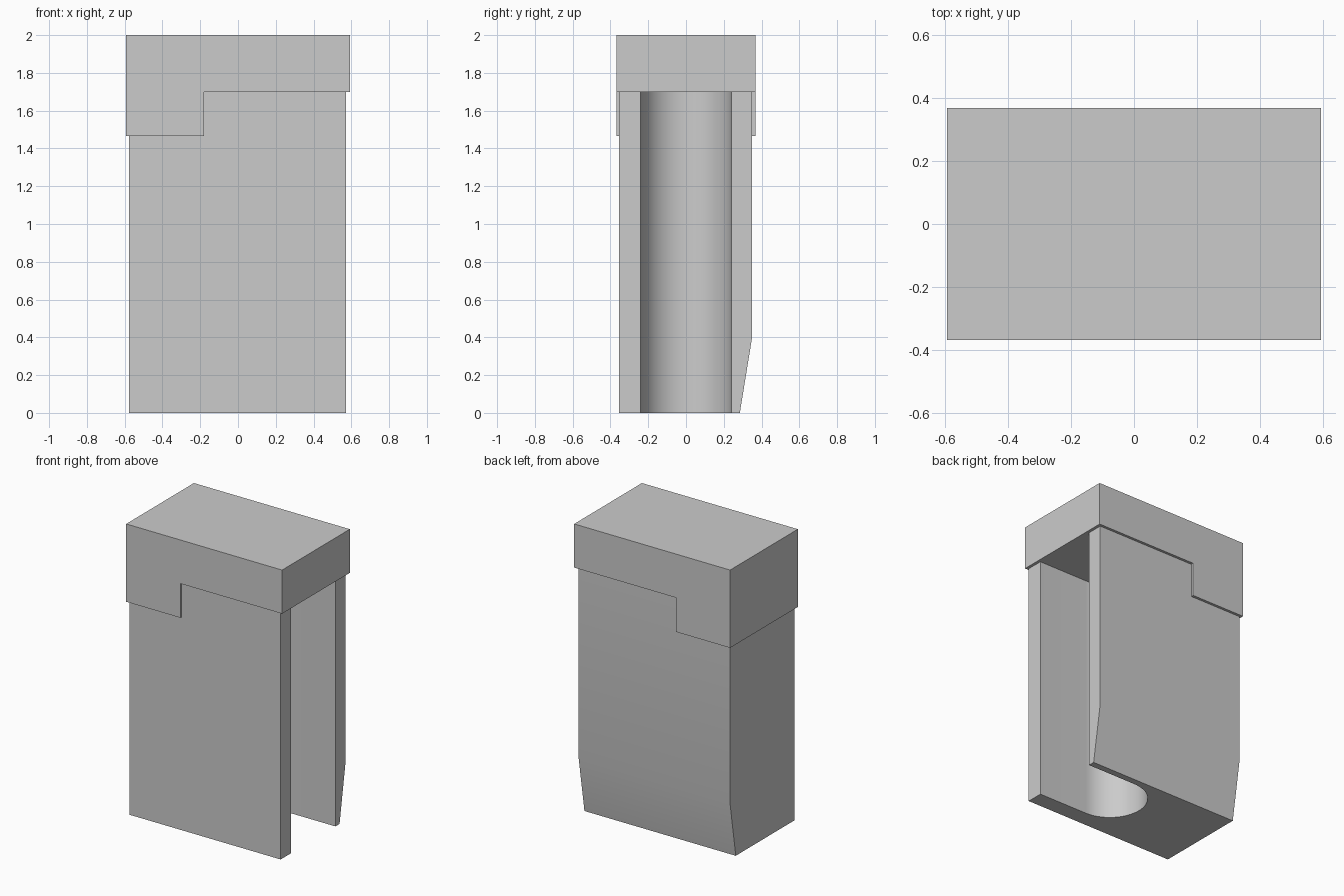
import bpy
import bmesh
from math import cos, sin, pi, radians

cube = bpy.data.objects.get("Cube")
if cube:
    bpy.data.objects.remove(cube)

grey = bpy.data.materials.new("light grey")
grey.use_nodes = True
grey.diffuse_color = (0.6, 0.6, 0.6, 1)
grey.node_tree.nodes["Principled BSDF"].inputs["Base Color"].default_value = (0.6, 0.6, 0.6, 1)


def loft(name, rings):
    """Join matching closed outlines with side walls and close both ends."""
    bm = bmesh.new()
    loops = [[bm.verts.new(p) for p in ring] for ring in rings]
    n = len(loops[0])
    for low, high in zip(loops, loops[1:]):
        for i in range(n):
            j = (i + 1) % n
            bm.faces.new((low[i], low[j], high[j], high[i]))
    bm.faces.new(loops[0])
    bm.faces.new(loops[-1])
    bmesh.ops.recalc_face_normals(bm, faces=bm.faces)
    mesh = bpy.data.meshes.new(name)
    bm.to_mesh(mesh)
    bm.free()
    mesh.materials.append(grey)
    obj = bpy.data.objects.new(name, mesh)
    bpy.context.collection.objects.link(obj)
    return obj


# Body: U-shaped section with a round-ended slot, tapered at the lower back
LEFT, RIGHT, FRONT = 0.573, -0.578, -0.355
SLOT_R, SLOT_X, STEPS = 0.24, 0.2, 32


def body_ring(back, z):
    arc = [(SLOT_X - SLOT_R * sin(pi * i / STEPS), SLOT_R * cos(pi * i / STEPS))
           for i in range(STEPS + 1)]
    outline = [(LEFT, SLOT_R)] + arc + [(LEFT, -SLOT_R), (LEFT, FRONT),
                                        (RIGHT, FRONT), (RIGHT, back), (LEFT, back)]
    return [(x, y, z) for x, y in outline]


body = loft("slotted_body", [body_ring(0.285, 0), body_ring(0.35, 0.4), body_ring(0.35, 1.7)])

# Cap: stepped profile, deeper over the solid end
profile = [(-0.593, 1.465), (-0.18, 1.465), (-0.18, 1.7),
           (0.593, 1.7), (0.593, 2), (-0.593, 2)]
loft("stepped_cap", [[(x, y, z) for x, z in profile] for y in (-0.368, 0.368)])

# Smooth slot wall and taper, sharp corners
bpy.ops.object.select_all(action="DESELECT")
body.select_set(True)
bpy.context.view_layer.objects.active = body
bpy.ops.object.shade_smooth_by_angle(angle=radians(30))
